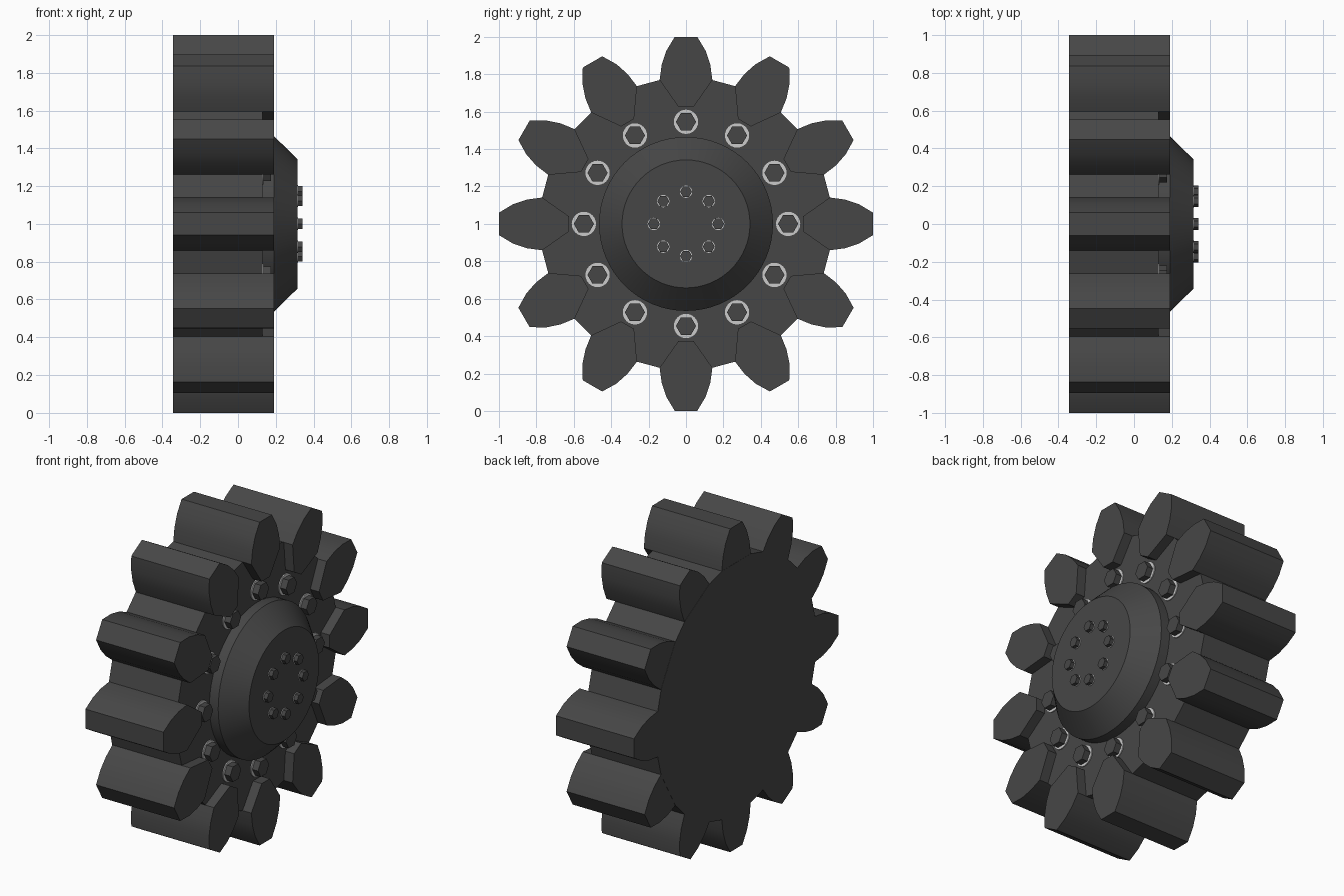
import bpy, bmesh, math

if "Cube" in bpy.data.objects:
    bpy.data.objects.remove(bpy.data.objects["Cube"])

TEETH = 12
AXIS_Z = 1.0


def material(name, v):
    m = bpy.data.materials.new(name)
    m.diffuse_color = (v, v, v, 1)
    m.use_nodes = True
    m.node_tree.nodes["Principled BSDF"].inputs["Base Color"].default_value = m.diffuse_color
    return m


steel = material("dark steel", 0.062)
washer_mat = material("light washer", 0.6)


def ring(radius, sides, start=0.0):
    """Points of a regular polygon in the (y, z) plane."""
    return [(radius * math.cos(start + math.tau * i / sides),
             radius * math.sin(start + math.tau * i / sides)) for i in range(sides)]


def rotate(points, angle):
    c, s = math.cos(angle), math.sin(angle)
    return [(y * c - z * s, y * s + z * c) for y, z in points]


def loft(name, sections, mat, smooth=False):
    """Join (x, points) sections along the wheel axis into a closed solid."""
    bm = bmesh.new()
    loops = [[bm.verts.new((x, y, z + AXIS_Z)) for y, z in pts] for x, pts in sections]
    for a, b in zip(loops, loops[1:]):
        n = len(a)
        for i in range(n):
            bm.faces.new((a[i], a[(i + 1) % n], b[(i + 1) % n], b[i]))
    bm.faces.new(loops[0])
    bm.faces.new(loops[-1])
    bmesh.ops.recalc_face_normals(bm, faces=bm.faces)
    mesh = bpy.data.meshes.new(name)
    bm.to_mesh(mesh)
    bm.free()
    mesh.materials.append(mat)
    obj = bpy.data.objects.new(name, mesh)
    bpy.context.collection.objects.link(obj)
    if smooth:
        bpy.ops.object.select_all(action='DESELECT')
        obj.select_set(True)
        bpy.context.view_layer.objects.active = obj
        bpy.ops.object.shade_smooth_by_angle(angle=math.radians(30))
    return obj


# Wheel disc, with one flat between each pair of teeth
disc = []
for i in range(TEETH):
    for side in (-10.3, 10.3):
        a = math.radians(i * 30 + side)
        disc.append((0.782 * math.cos(a), 0.782 * math.sin(a)))
loft("wheel_disc", [(-0.345, disc), (0.13, disc)], steel)

# Teeth, mirrored half profile, standing proud of the disc front
half = [(0.06, 1.0), (0.105, 0.925), (0.13, 0.85), (0.141, 0.769), (0.04, 0.625)]
tooth = half + [(-y, z) for y, z in reversed(half)]
for i in range(TEETH):
    pts = rotate(tooth, math.tau * i / TEETH)
    loft(f"tooth_{i + 1}", [(-0.344, pts), (0.19, pts)], steel, True)

# Hub cap with a straight rim and a conical shoulder
loft("hub_cap", [(0.12, ring(0.465, 64)), (0.19, ring(0.465, 64)),
                 (0.315, ring(0.342, 64))], steel, True)


def bolt_circle(name, count, radius, base, hex_r, washer_r, washer_t, head):
    for i in range(count):
        a = math.tau * i / count
        cy, cz = radius * math.cos(a), radius * math.sin(a)

        def move(pts):
            return [(y + cy, z + cz) for y, z in pts]

        wash = move(ring(washer_r, 24))
        loft(f"{name}_washer_{i + 1}", [(base - 0.005, wash), (base + washer_t, wash)],
             washer_mat, True)
        hexagon = move(ring(hex_r, 6))
        loft(f"{name}_{i + 1}", [(base - 0.005, hexagon), (base + head, hexagon)], steel)


# Wheel bolts and small hub bolts
bolt_circle("wheel_bolt", 12, 0.546, 0.13, 0.054, 0.065, 0.006, 0.045)
bolt_circle("hub_bolt", 8, 0.172, 0.315, 0.032, 0.033, 0.003, 0.027)
